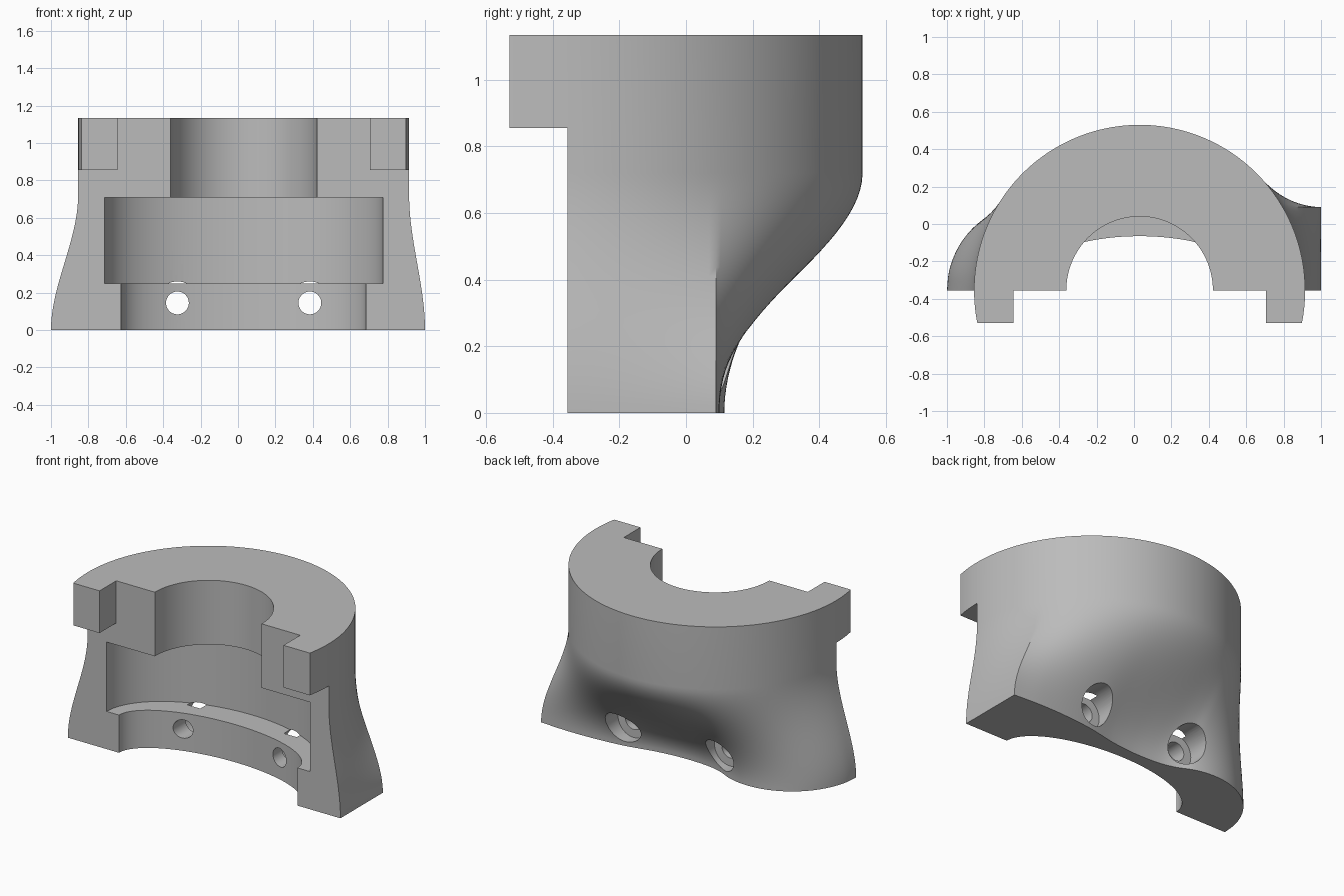
import bpy, bmesh, math
from mathutils import Vector, Matrix

cube = bpy.data.objects.get("Cube")
if cube:
    bpy.data.objects.remove(cube, do_unlink=True)

CX, CY, R = 0.03, -0.355, 0.885      # axis and radius of the upper cylinder
BLEND, TOP = 0.72, 1.135             # end of the flared part, total height

grey = bpy.data.materials.new("light_grey")
grey.use_nodes = True
grey.diffuse_color = (0.5, 0.5, 0.5, 1)
grey.node_tree.nodes["Principled BSDF"].inputs["Base Color"].default_value = (0.5, 0.5, 0.5, 1)


def make_object(name, bm):
    bmesh.ops.recalc_face_normals(bm, faces=bm.faces)
    mesh = bpy.data.meshes.new(name)
    bm.to_mesh(mesh)
    bm.free()
    obj = bpy.data.objects.new(name, mesh)
    bpy.context.collection.objects.link(obj)
    mesh.materials.append(grey)
    return obj


def select_only(obj):
    bpy.ops.object.select_all(action='DESELECT')
    obj.select_set(True)
    bpy.context.view_layer.objects.active = obj


def prism(name, outline, z0, z1):
    bm = bmesh.new()
    low = [bm.verts.new((x, y, z0)) for x, y in outline]
    high = [bm.verts.new((x, y, z1)) for x, y in outline]
    bm.faces.new(low)
    bm.faces.new(high)
    for i in range(len(low)):
        j = (i + 1) % len(low)
        bm.faces.new((low[i], low[j], high[j], high[i]))
    return make_object(name, bm)


def ellipse(a, b, n=128):
    return [(CX + a * math.cos(2 * math.pi * i / n),
             CY + b * math.sin(2 * math.pi * i / n)) for i in range(n)]


def rod(name, x, z, radius, y0, y1):
    bm = bmesh.new()
    place = Matrix.Translation((x, (y0 + y1) / 2, z)) @ Matrix.Rotation(math.pi / 2, 4, 'X')
    bmesh.ops.create_cone(bm, cap_ends=True, segments=48, radius1=radius,
                          radius2=radius, depth=y1 - y0, matrix=place)
    return make_object(name, bm)


def cut(target, cutter):
    cutter.hide_render = True
    mod = target.modifiers.new("cut", 'BOOLEAN')
    mod.operation, mod.solver, mod.object = 'DIFFERENCE', 'EXACT', cutter
    select_only(target)
    bpy.ops.object.modifier_apply(modifier=mod.name)
    bpy.data.objects.remove(cutter, do_unlink=True)


def smooth_curve(points, steps=12):
    pts = [Vector(p) for p in points]
    pts = [2 * pts[0] - pts[1]] + pts + [2 * pts[-1] - pts[-2]]
    out = []
    for a, b, c, d in zip(pts, pts[1:], pts[2:], pts[3:]):
        for k in range(steps):
            t = k / steps
            out.append(0.5 * (2 * b + (c - a) * t + (2 * a - 5 * b + 4 * c - d) * t * t
                              + (3 * b - a - 3 * c + d) * t ** 3))
    return out + [pts[-2]]


def resample(pts, count):
    length = [0.0]
    for a, b in zip(pts, pts[1:]):
        length.append(length[-1] + (b - a).length)
    out, k = [], 0
    for i in range(count + 1):
        want = length[-1] * i / count
        while k < len(pts) - 2 and length[k + 1] < want:
            k += 1
        t = (want - length[k]) / (length[k + 1] - length[k])
        out.append(pts[k].lerp(pts[k + 1], t))
    return out


# Foot outline: straight right side, shallow waist, round left boss
side_n, back_n = 20, 110
waist = [(1, 0.09), (0.8, 0.1), (0.6, 0.095), (0.4, 0.075), (0.2, 0.035),
         (0.05, 0.018), (-0.08, 0.016), (-0.2, 0.026)]
boss = [(-0.53 + 0.47 * math.cos(math.radians(a)), CY + 0.47 * math.sin(math.radians(a)))
        for a in range(60, 181, 12)]
side = [Vector((1, CY + (0.09 - CY) * i / side_n)) for i in range(side_n)]
foot = side + resample(smooth_curve(waist + boss), back_n)

# Matching half circle, its corner column kept over the foot corner
corner = math.asin((0.09 - CY) / R)
angles = [corner * i / side_n for i in range(side_n)]
angles += [corner + (math.pi - corner) * i / back_n for i in range(back_n + 1)]
arc = [Vector((CX + R * math.cos(a), CY + R * math.sin(a))) for a in angles]

# Body: foot blending upwards into the half cylinder
bm = bmesh.new()
levels = [BLEND * i / 28 for i in range(29)] + [TOP]
rows = []
for z in levels:
    t = min(z / BLEND, 1)
    t = t * t * (3 - 2 * t)
    rows.append([bm.verts.new((*f.lerp(c, t), z)) for f, c in zip(foot, arc)])
for low, high in zip(rows, rows[1:]):
    for i in range(len(low) - 1):
        bm.faces.new((low[i], low[i + 1], high[i + 1], high[i]))
bm.faces.new(rows[0])
bm.faces.new(rows[-1])
bm.faces.new([r[0] for r in rows] + [r[-1] for r in reversed(rows)])
body = make_object("half_housing", bm)

# Bore, wide chamber and lower opening
cut(body, prism("bore_cutter", ellipse(0.392, 0.395), 0.6, TOP + 0.1))
cut(body, prism("chamber_cutter", ellipse(0.745, 0.46), 0.25, 0.71))
cut(body, prism("opening_cutter", ellipse(0.655, 0.29), -0.1, 0.4))

# Screw holes with counterbores from the back
for s in (-1, 1):
    x = CX + s * 0.354
    cut(body, rod("screw_cutter", x, 0.145, 0.061, -0.3, 0.3))
    cut(body, rod("counterbore_cutter", x, 0.145, 0.115, 0.0, 0.6))

# Locating tabs on the front face
drop = math.asin(0.175 / R)
parts = [body]
for s, name in ((-1, "right_tab"), (1, "left_tab")):
    edge = [(CX + s * R * math.cos(drop * i / 8), CY - R * math.sin(drop * i / 8))
            for i in range(9)]
    inner = CX + s * 0.675
    parts.append(prism(name, edge + [(inner, CY - 0.175), (inner, CY)], 0.855, TOP))

for obj in parts:
    select_only(obj)
    bpy.ops.object.shade_smooth_by_angle(angle=math.radians(30))
